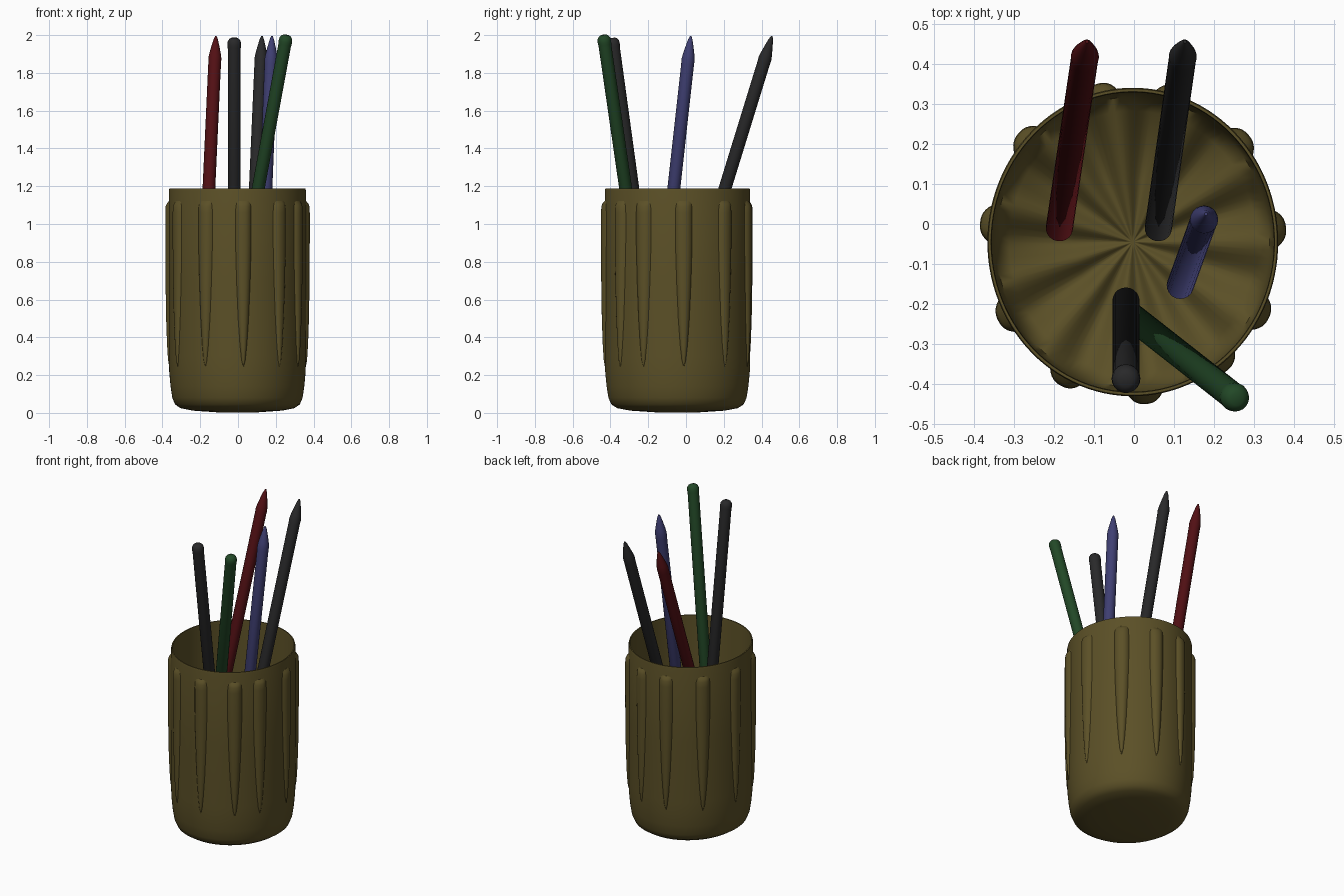
import bpy, bmesh, math
from mathutils import Vector

cube = bpy.data.objects.get("Cube")
if cube:
    bpy.data.objects.remove(cube, do_unlink=True)

CENTRE = Vector((-0.003, -0.045, 0))
RX, RY = 0.363, 0.385


def material(name, rgb):
    m = bpy.data.materials.new(name)
    m.use_nodes = True
    m.diffuse_color = (*rgb, 1)
    bsdf = next(n for n in m.node_tree.nodes if n.type == 'BSDF_PRINCIPLED')
    bsdf.inputs["Base Color"].default_value = (*rgb, 1)
    return m


olive = material("olive", (0.105, 0.08, 0.02))
black = material("charcoal", (0.022, 0.022, 0.023))
red = material("dark_red", (0.085, 0.005, 0.007))
green = material("dark_green", (0.016, 0.065, 0.02))
blue = material("slate_blue", (0.05, 0.05, 0.17))


def loft(name, rings, mat, closed=True, angle=60):
    """Skin equal-length rings of points; closed rings get end caps."""
    bm = bmesh.new()
    rows = [[bm.verts.new(p) for p in ring] for ring in rings]
    n = len(rows[0])
    for a, b in zip(rows, rows[1:]):
        for i in range(n if closed else n - 1):
            j = (i + 1) % n
            bm.faces.new((a[i], a[j], b[j], b[i]))
    if closed:
        for row in (rows[0], rows[-1]):
            mid = bm.verts.new(sum((v.co for v in row), Vector()) / n)
            for i in range(n):
                bm.faces.new((row[i], row[(i + 1) % n], mid))
    bmesh.ops.recalc_face_normals(bm, faces=bm.faces)
    mesh = bpy.data.meshes.new(name)
    bm.to_mesh(mesh)
    bm.free()
    mesh.materials.append(mat)
    ob = bpy.data.objects.new(name, mesh)
    bpy.context.collection.objects.link(ob)
    bpy.ops.object.select_all(action='DESELECT')
    ob.select_set(True)
    bpy.context.view_layer.objects.active = ob
    bpy.ops.object.shade_smooth_by_angle(angle=math.radians(angle))
    return ob


def wall(theta, scale, z, out=0.0):
    """Point on the slightly oval cup, pushed outward by out."""
    return CENTRE + Vector(((RX * scale + out) * math.cos(theta),
                            (RY * scale + out) * math.sin(theta), z))


# Cup: outside from base to rim, then down the inside to a pleated floor
SIDES = 110
profile = [(0.3, 0.003), (0.65, 0.012), (0.83, 0.025), (0.91, 0.045),
           (0.95, 0.08), (0.975, 0.14), (0.995, 0.22), (1, 0.3), (1, 0.7),
           (1, 1.175), (0.993, 1.187), (0.975, 1.187), (0.97, 1.17),
           (0.97, 0.25), (0.94, 0.15), (0.85, 0.11), (0.4, 0.08), (0.05, 0.06)]
rings = []
for k, (scale, z) in enumerate(profile):
    pleat = 0.035 * scale if k >= 15 else 0
    rings.append([wall(t, scale, z + pleat * math.cos(11 * t))
                  for t in (math.tau * i / SIDES for i in range(SIDES))])
loft("cup", rings, olive)

# Raised tapering ribs around the cup: (height, half width, thickness)
rib_rows = [(0.245, 0.002, 0.001), (0.28, 0.012, 0.007), (0.36, 0.021, 0.012),
            (0.5, 0.031, 0.017), (0.7, 0.04, 0.02), (0.9, 0.046, 0.021),
            (1.06, 0.046, 0.021), (1.095, 0.044, 0.019), (1.11, 0.04, 0.012),
            (1.125, 0.034, -0.002)]
for k, deg in enumerate((5, 41, 74, 103, 138, 173, 209, 242, 275, 308, 332)):
    rows = []
    for z, half, thick in rib_rows:
        row = []
        for s in range(-6, 7):
            u = s / 6
            lift = (thick + 0.003) * (1 - abs(u) ** 2.5) - 0.003
            row.append(wall(math.radians(deg) + u * half / 0.375, 1, z, lift))
        rows.append(row)
    loft(f"rib_{k + 1}", rows, olive, closed=False)


# Pencils: (distance back from the tip, radius)
R = 0.034
POINTED = [(0, 0.004), (0.02, 0.012), (0.06, 0.022), (0.1, 0.031),
           (0.125, 0.035), (0.15, R)]
BLUNT = [(0, 0.016), (0.006, 0.026), (0.018, 0.034), (0.035, 0.036),
         (0.05, 0.035), (0.06, R)]


def pencil(name, tip, foot, end, mat):
    tip, foot = Vector(tip), Vector(foot)
    axis = foot - tip
    turn = axis.to_track_quat('Z', 'Y')
    length = axis.length
    body = end + [(length - 0.015, R), (length, 0.022)]
    rings = [[tip + turn @ Vector((r * math.cos(t), r * math.sin(t), d))
              for t in (math.tau * i / 20 for i in range(20))]
             for d, r in body]
    loft(name, rings, mat, angle=50)


pencil("red_pencil", (-0.117, 0.455, 1.995), (-0.187, -0.015, 0.47), POINTED, red)
pencil("black_pencil", (0.127, 0.455, 1.995), (0.06, -0.015, 0.47), POINTED, black)
pencil("blue_pencil", (0.18, 0.025, 1.995), (0.115, -0.155, 0.37), POINTED, blue)
pencil("blunt_black_pencil", (-0.02, -0.391, 1.985), (-0.02, -0.19, 0.52), BLUNT, black)
pencil("blunt_green_pencil", (0.257, -0.437, 2.0), (-0.02, -0.22, 0.5), BLUNT, green)
